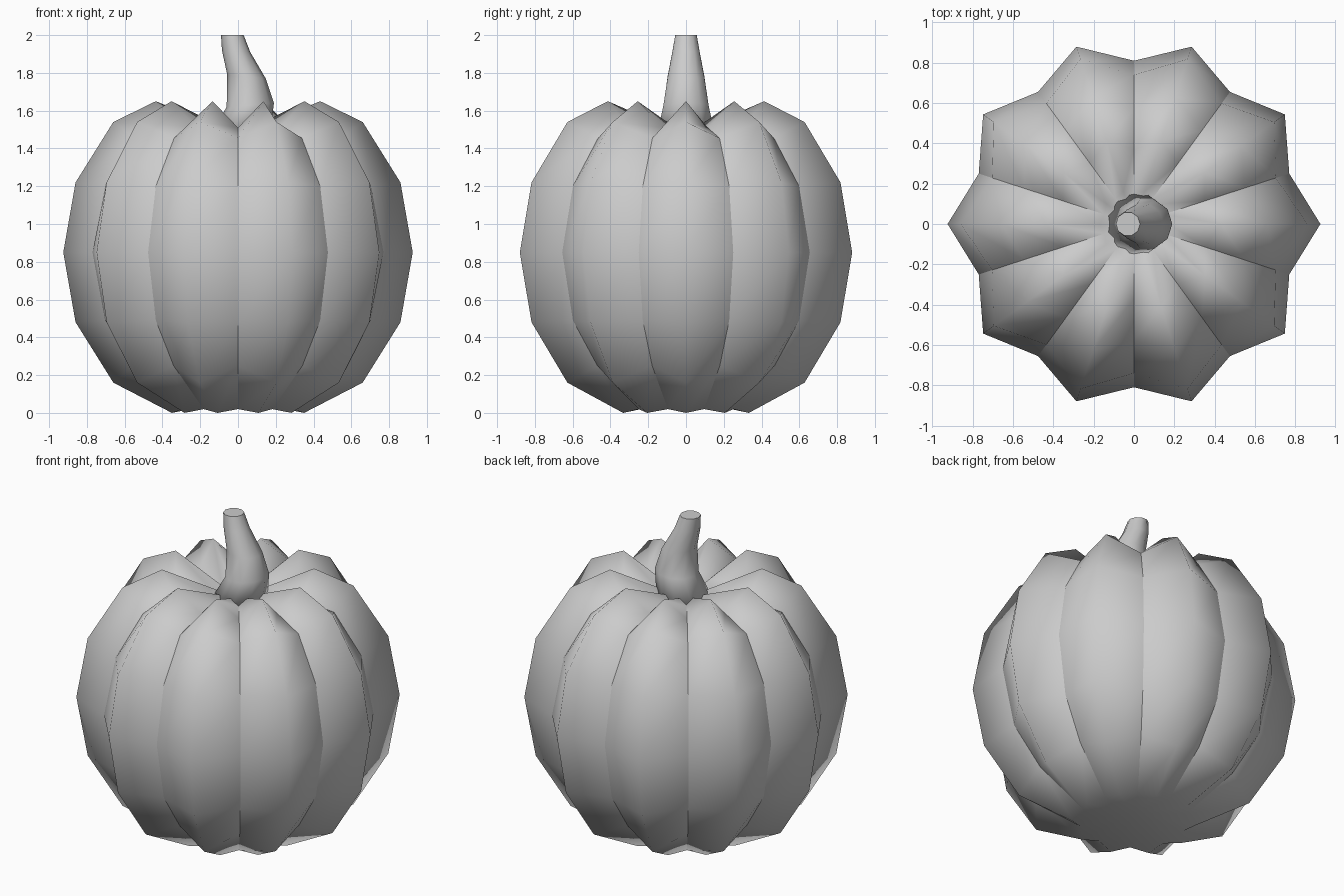
import bpy, bmesh
from math import cos, sin, pi

if "Cube" in bpy.data.objects:
    bpy.data.objects.remove(bpy.data.objects["Cube"])

LOBES = 10


def finish(name, bm):
    bmesh.ops.recalc_face_normals(bm, faces=bm.faces)
    for f in bm.faces:
        f.smooth = True
    me = bpy.data.meshes.new(name)
    bm.to_mesh(me)
    bm.free()
    ob = bpy.data.objects.new(name, me)
    bpy.context.collection.objects.link(ob)
    return ob


def bridge(bm, a, b):
    n = len(a)
    for i in range(n):
        bm.faces.new((a[i], a[(i + 1) % n], b[(i + 1) % n], b[i]))


def fan(bm, ring, z):
    c = bm.verts.new((0, 0, z))
    for i in range(len(ring)):
        bm.faces.new((ring[i], ring[(i + 1) % len(ring)], c))


# Ribbed body: (radius, height) profiles along a rib crest and along a groove
crest = [(0.35, 0), (0.66, 0.16), (0.86, 0.48), (0.925, 0.85),
         (0.86, 1.22), (0.66, 1.54), (0.435, 1.65), (0.17, 1.54)]
groove = [(0.31, 0.02), (0.58, 0.25), (0.74, 0.49), (0.81, 0.85),
          (0.74, 1.2), (0.575, 1.455), (0.37, 1.51), (0.155, 1.49)]
bm = bmesh.new()
rings = []
for c, g in zip(crest, groove):
    ring = []
    for i in range(2 * LOBES):
        r, z = g if i % 2 else c
        a = pi * i / LOBES
        ring.append(bm.verts.new((r * cos(a), r * sin(a), z)))
    rings.append(ring)
for lo, hi in zip(rings, rings[1:]):
    bridge(bm, lo, hi)
fan(bm, rings[0], 0.07)
fan(bm, rings[-1], 1.47)
# Creases run down the grooves
for lo, hi in zip(rings, rings[1:]):
    for i in range(1, 2 * LOBES, 2):
        bm.edges.get((lo[i], hi[i])).smooth = False
finish("pumpkin_body", bm)

# Bent, tapering stem: (centre x, radius, height left, height right)
SIDES = 10
path = [(0.01, 0.16, 1.47, 1.47), (0.065, 0.125, 1.62, 1.64),
        (0.045, 0.102, 1.79, 1.77), (-0.01, 0.075, 1.92, 1.91),
        (-0.03, 0.06, 2.0, 2.0)]
bm = bmesh.new()
rings = []
for x, r, zl, zr in path:
    ring = []
    for i in range(SIDES):
        a = 2 * pi * i / SIDES
        t = (cos(a) + 1) / 2
        ring.append(bm.verts.new((x + r * cos(a), r * sin(a), zl + (zr - zl) * t)))
    rings.append(ring)
for lo, hi in zip(rings, rings[1:]):
    bridge(bm, lo, hi)
bm.faces.new(rings[-1])
bm.faces.new(rings[0][::-1])
for i in range(SIDES):
    bm.edges.get((rings[-1][i], rings[-1][(i + 1) % SIDES])).smooth = False
finish("stem", bm)
